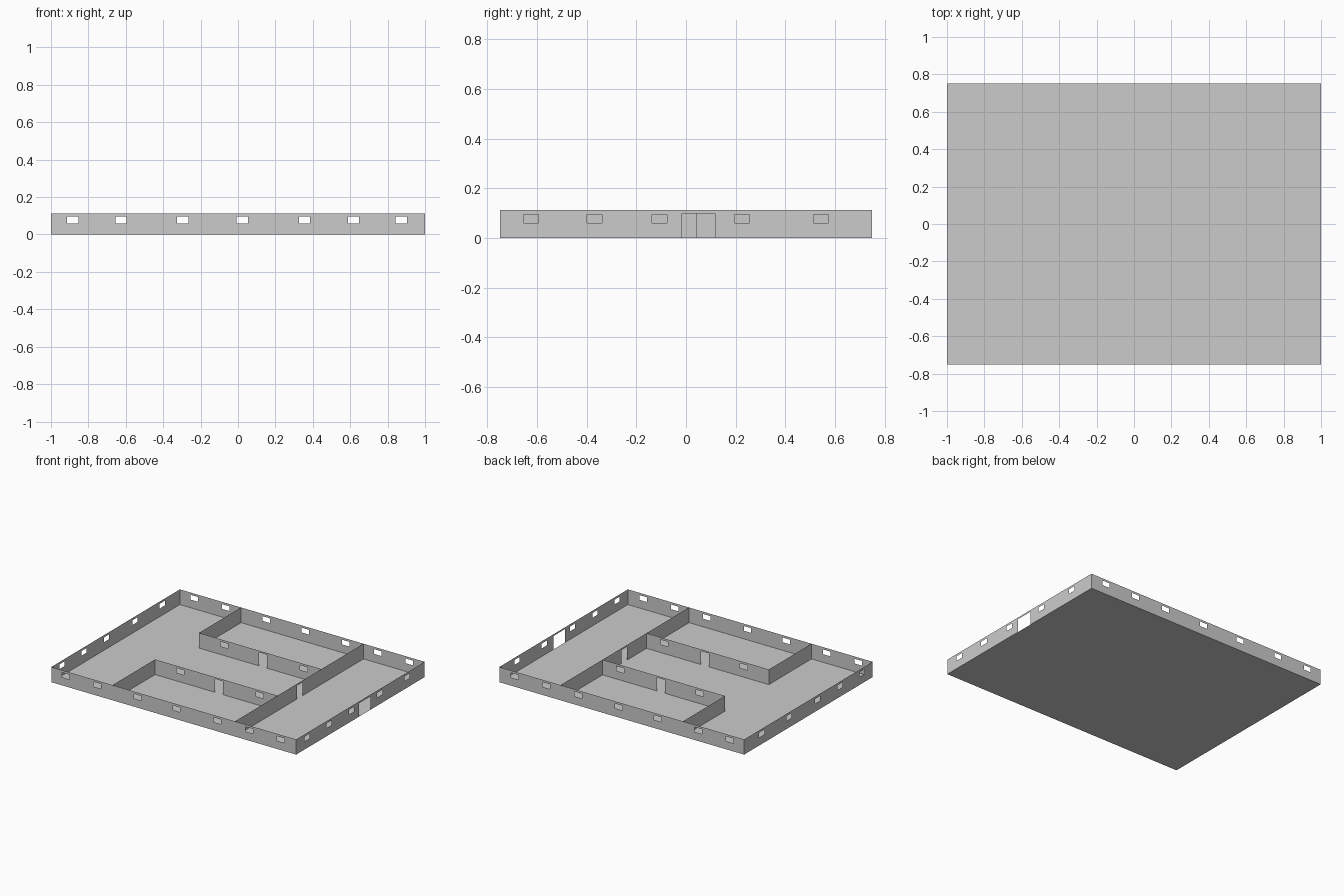
import bpy, bmesh

if "Cube" in bpy.data.objects:
    bpy.data.objects.remove(bpy.data.objects["Cube"])

HEIGHT = 0.112
DOOR_TOP = 0.099
SILL, HEAD = 0.06, 0.095
HALF_WIN = 0.03


def window(c):
    return (c - HALF_WIN, c + HALF_WIN, SILL, HEAD)


def door(a, b):
    return (a, b, 0.0, DOOR_TOP)


def finish(name, bm):
    bmesh.ops.remove_doubles(bm, verts=bm.verts, dist=1e-5)
    me = bpy.data.meshes.new(name)
    bm.to_mesh(me)
    bm.free()
    ob = bpy.data.objects.new(name, me)
    bpy.context.collection.objects.link(ob)
    return ob


def wall(name, axis, pos, start, end, holes=()):
    """Thin sheet wall running along an axis, divided into cells with openings left out."""
    us = sorted({start, end, *[v for h in holes for v in h[:2]]})
    zs = sorted({0.0, HEIGHT, *[v for h in holes for v in h[2:]]})
    bm = bmesh.new()
    for u0, u1 in zip(us, us[1:]):
        for z0, z1 in zip(zs, zs[1:]):
            u, z = (u0 + u1) / 2, (z0 + z1) / 2
            if any(a < u < b and c < z < d for a, b, c, d in holes):
                continue
            pts = [(u0, z0), (u1, z0), (u1, z1), (u0, z1)]
            bm.faces.new([bm.verts.new((p, pos, q) if axis == 'x' else (pos, p, q))
                          for p, q in pts])
    bmesh.ops.remove_doubles(bm, verts=bm.verts, dist=1e-5)
    # merge cells into clean flat panels
    bmesh.ops.dissolve_limit(bm, angle_limit=0.01, verts=bm.verts, edges=bm.edges)
    return finish(name, bm)


# Floor slab sheet
bm = bmesh.new()
bm.faces.new([bm.verts.new((x, y, 0)) for x, y in
              [(-1, -0.75), (1, -0.75), (1, 0.75), (-1, 0.75)]])
finish("floor", bm)

# Outer walls
long_windows = [window(c) for c in (-0.883, -0.625, -0.295, 0.023, 0.355, 0.617, 0.873)]
side_windows = [window(c) for c in (-0.625, -0.368, -0.106, 0.226, 0.544)]
wall("front_wall", 'x', -0.75, -1, 1, long_windows)
wall("back_wall", 'x', 0.75, -1, 1, long_windows)
wall("left_wall", 'y', -1, -0.75, 0.75, side_windows)
wall("right_wall", 'y', 1, -0.75, 0.75, side_windows + [door(-0.016, 0.117)])

# Full-depth partition with a doorway
wall("partition_wall", 'y', 0.5, -0.75, 0.75, [door(-0.027, 0.04)])

# Two inner rooms: a corridor wall with door and windows, and a closed end wall
room_holes = [window(-0.295), door(-0.01, 0.055), window(0.355)]
for side, y, outer in (("front", -0.253, -0.75), ("back", 0.259, 0.75)):
    wall(side + "_room_wall", 'x', y, -0.5, 0.5, room_holes)
    wall(side + "_room_end_wall", 'y', -0.5, min(y, outer), max(y, outer))
